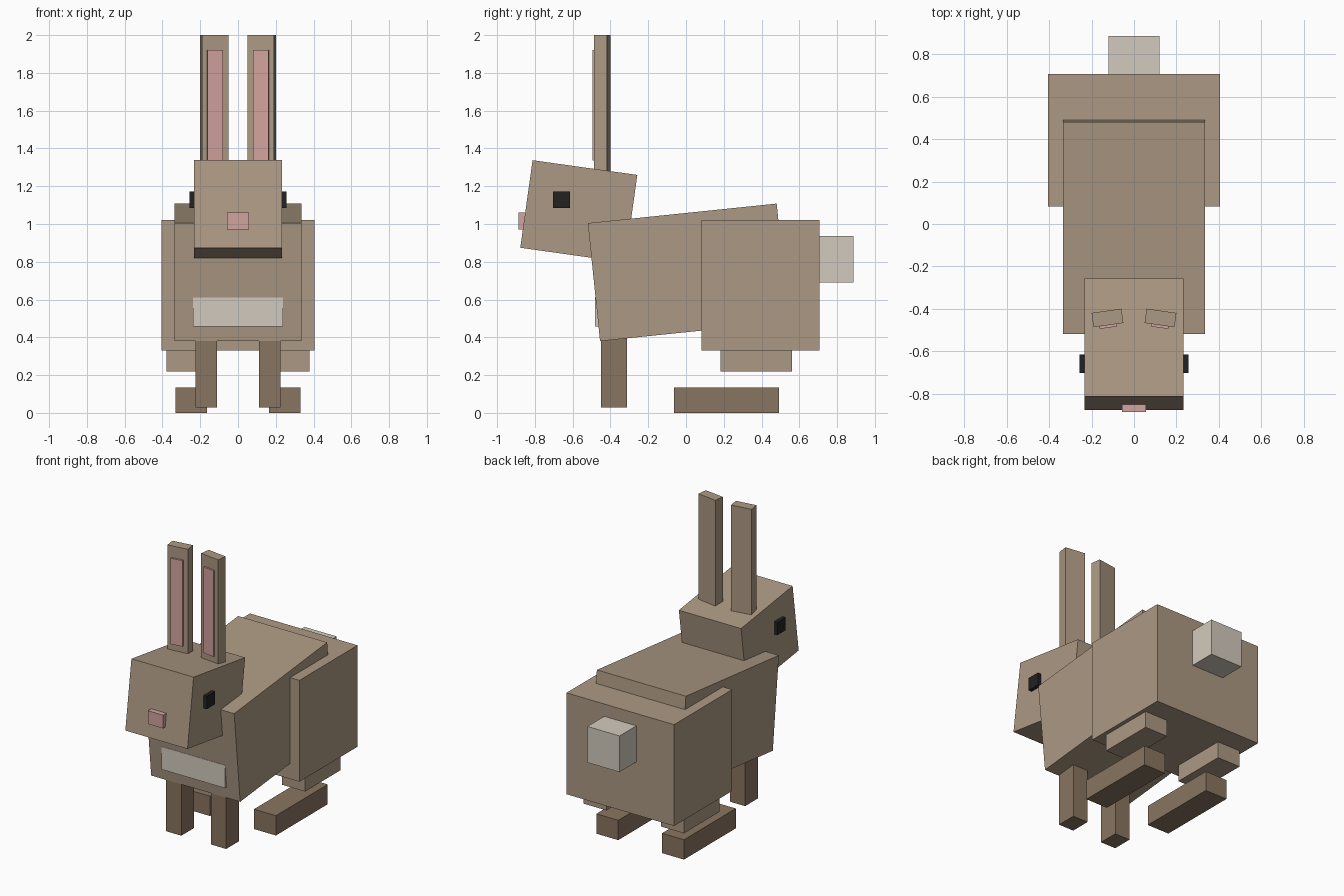
import bpy
from math import radians
from mathutils import Matrix, Vector

cube = bpy.data.objects.get("Cube")
if cube:
    bpy.data.objects.remove(cube, do_unlink=True)


def material(name, rgb):
    """Flat material from 0-255 display colour, stored as linear values."""
    lin = [((c / 255 + 0.055) / 1.055) ** 2.4 for c in rgb]
    mat = bpy.data.materials.new(name)
    mat.use_nodes = True
    mat.diffuse_color = (*lin, 1)
    bsdf = mat.node_tree.nodes["Principled BSDF"]
    bsdf.inputs["Base Color"].default_value = (*lin, 1)
    bsdf.inputs["Roughness"].default_value = 0.9
    return mat


FUR = material("tan_fur", (172, 153, 131))
LEG = material("brown_leg", (137, 117, 96))
PALE = material("pale_fur", (210, 202, 189))
PINK = material("pink_skin", (210, 163, 158))
BLACK = material("black_eye", (34, 34, 34))


def box(name, mat, size, center, pitch=0, yaw=0):
    """Box of a given size, with its rotation kept on the object."""
    bpy.ops.mesh.primitive_cube_add(size=1, location=center)
    obj = bpy.context.object
    obj.name = name
    obj.data.transform(Matrix.Diagonal((*size, 1)))
    obj.rotation_euler = (radians(pitch), 0, radians(yaw))
    obj.data.materials.append(mat)
    return obj


def span(name, mat, x, y, z):
    """Upright box given by its extents on each axis."""
    lo, hi = map(Vector, zip(x, y, z))
    return box(name, mat, hi - lo, (lo + hi) / 2)


# Torso, hindquarters, tail and chest patch
box("body", FUR, (0.67, 1.005, 0.628), (0, 0.0125, 0.744), pitch=5.9)
span("haunches", FUR, (-0.405, 0.405), (0.082, 0.707), (0.33, 1.02))
span("tail", PALE, (-0.121, 0.121), (0.7, 0.887), (0.69, 0.936))
span("chest_patch", PALE, (-0.238, 0.238), (-0.481, -0.42), (0.457, 0.612))

# Head and nose
box("head", FUR, (0.468, 0.56, 0.468), (0, -0.5675, 1.067), pitch=-8)
span("nose", PINK, (-0.057, 0.057), (-0.887, -0.78), (0.97, 1.06))

# Paired parts
for side, s in (("left", 1), ("right", -1)):
    def pair(name, mat, x, y, z):
        span(f"{side}_{name}", mat, sorted((s * x[0], s * x[1])), y, z)

    pair("eye", BLACK, (0.2, 0.258), (-0.703, -0.615), (1.085, 1.172))
    pair("front_leg", LEG, (0.112, 0.226), (-0.45, -0.313), (0.028, 0.5))
    pair("thigh", FUR, (0.205, 0.378), (0.182, 0.562), (0.218, 0.4))
    pair("hind_foot", LEG, (0.165, 0.33), (-0.064, 0.493), (0, 0.135))

    # Ears turn slightly inward, with a thin pink lining on the front
    box(f"{side}_ear", FUR, (0.142, 0.068, 0.8), (s * 0.125, -0.443, 1.6), yaw=-8 * s)
    box(f"{side}_ear_lining", PINK, (0.082, 0.02, 0.585), (s * 0.122, -0.479, 1.628), yaw=-8 * s)
